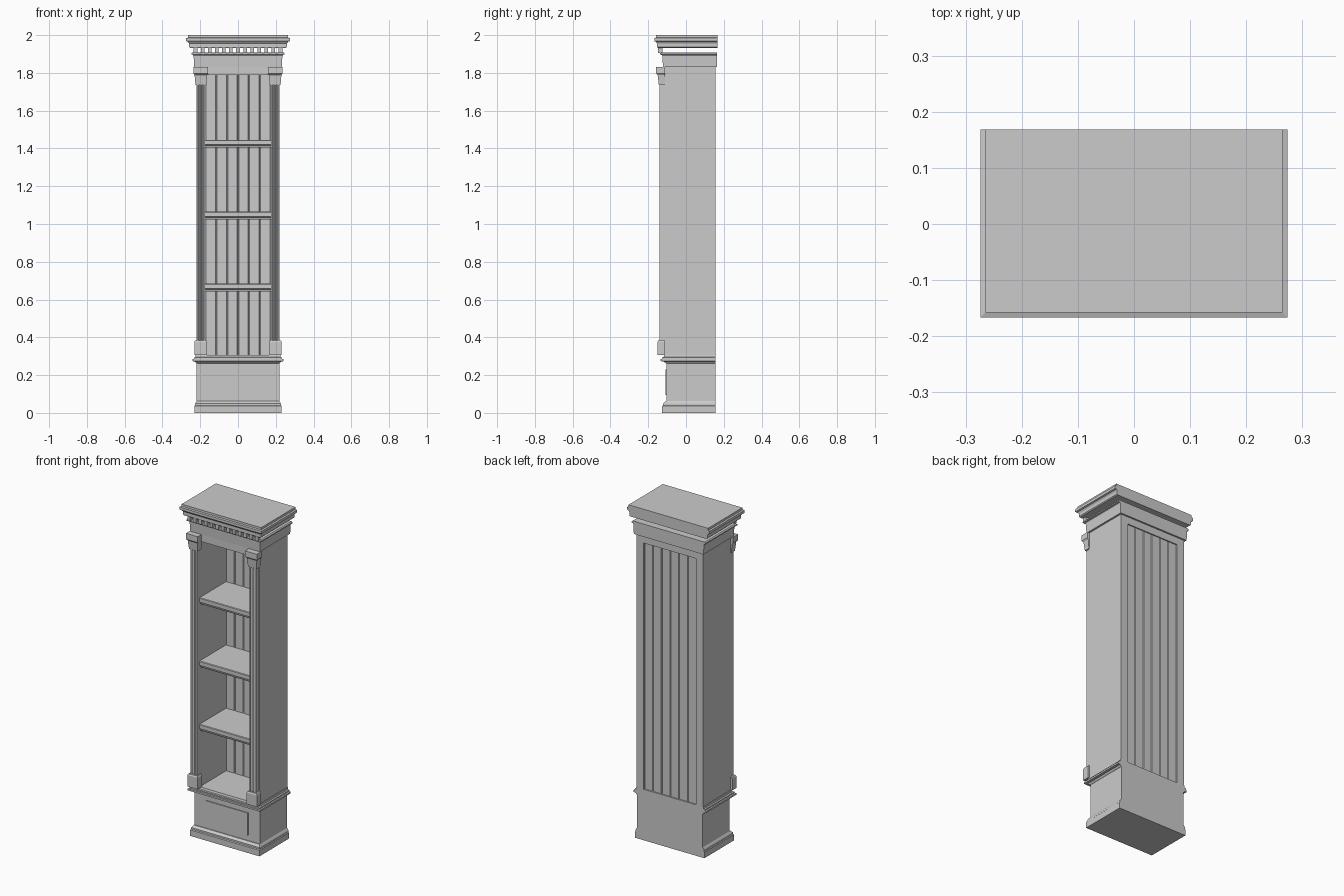
import bpy, bmesh, math


def finish(name, bm):
    bmesh.ops.recalc_face_normals(bm, faces=bm.faces)
    me = bpy.data.meshes.new(name)
    bm.to_mesh(me)
    bm.free()
    ob = bpy.data.objects.new(name, me)
    bpy.context.collection.objects.link(ob)
    return ob


def stack(name, rings):
    """Solid through rectangular rings (x0, x1, y0, y1, z), listed bottom to top."""
    bm = bmesh.new()
    loops = [[bm.verts.new(p) for p in ((a, c, z), (b, c, z), (b, d, z), (a, d, z))]
             for a, b, c, d, z in rings]
    for lo, hi in zip(loops, loops[1:]):
        for i in range(4):
            j = (i + 1) % 4
            bm.faces.new((lo[i], lo[j], hi[j], hi[i]))
    bm.faces.new(loops[0][::-1])
    bm.faces.new(loops[-1])
    return finish(name, bm)


def moulding(name, back, prof):
    """Symmetric moulding, flat at the back: prof = (half width, front y, z)."""
    return stack(name, [(-h, h, f, back, z) for h, f, z in prof])


def box(name, x0, x1, y0, y1, z0, z1):
    return stack(name, [(x0, x1, y0, y1, z0), (x0, x1, y0, y1, z1)])


def prism(name, pts, z0, z1):
    """Vertical extrusion of an x-y outline."""
    bm = bmesh.new()
    f = bm.faces.new([bm.verts.new((x, y, z0)) for x, y in pts])
    ext = bmesh.ops.extrude_face_region(bm, geom=[f])["geom"]
    bmesh.ops.translate(bm, vec=(0, 0, z1 - z0),
                        verts=[v for v in ext if isinstance(v, bmesh.types.BMVert)])
    return finish(name, bm)


# Base: plinth, body, raised panel and waist moulding
B = 0.155
moulding("plinth", B, [(0.231, -0.126, 0), (0.231, -0.126, 0.036),
                       (0.227, -0.121, 0.04), (0.227, -0.121, 0.05), (0.219, -0.108, 0.062)])
moulding("base_body", B, [(0.219, -0.103, 0.05), (0.219, -0.103, 0.28)])
box("base_panel", -0.141, 0.141, -0.109, -0.09, 0.095, 0.23)
moulding("waist_moulding", B, [(0.22, -0.106, 0.262), (0.228, -0.118, 0.272),
                               (0.241, -0.134, 0.274), (0.241, -0.134, 0.284),
                               (0.234, -0.127, 0.286), (0.234, -0.127, 0.293),
                               (0.226, -0.119, 0.295), (0.224, -0.116, 0.307)])

# Sides with fluted pilasters, foot blocks and capitals
for s, side in ((-1, "left"), (1, "right")):
    def mx(a, b):
        return (a, b) if s > 0 else (-b, -a)

    box(side + "_side", *mx(0.174, 0.221), -0.112, B, 0.3, 1.84)

    outline = [(0.174, -0.105), (0.174, -0.141)]
    for cx in (0.1875, 0.2035):
        outline += [(cx - 0.005 * math.cos(t), -0.141 + 0.006 * math.sin(t))
                    for t in [math.pi * k / 6 for k in range(7)]]
    outline += [(0.217, -0.141), (0.217, -0.105)]
    prism(side + "_pilaster", [(s * x, y) for x, y in outline], 0.36, 1.76)

    stack(side + "_foot_block", [(*mx(a, b), y, -0.11, z) for a, b, y, z in (
        (0.164, 0.231, -0.151, 0.307), (0.164, 0.231, -0.151, 0.376),
        (0.168, 0.227, -0.147, 0.384))])
    stack(side + "_capital", [(*mx(a, b), y, -0.11, z) for a, b, y, z in (
        (0.168, 0.225, -0.144, 1.735), (0.163, 0.23, -0.15, 1.789),
        (0.158, 0.236, -0.158, 1.797), (0.158, 0.236, -0.158, 1.832))])

# Back boards with chamfered edges forming V grooves
n, w, c = 6, 0.348 / 6, 0.004
for i in range(n):
    a = -0.174 + i * w
    b = a + w
    prism(f"back_board_{i + 1}", [(a, 0.135 + c), (a + c, 0.135), (b - c, 0.135), (b, 0.135 + c),
                                  (b, 0.148 - c), (b - c, 0.148), (a + c, 0.148), (a, 0.148 - c)],
          0.3, 1.8)

# Shelves with a stepped front lip
for i, z in enumerate((0.684, 1.065, 1.446)):
    moulding(f"shelf_{i + 1}", 0.14, [(0.175, -0.108, z - 0.041), (0.175, -0.112, z - 0.03),
                                      (0.175, -0.119, z - 0.026), (0.175, -0.119, z - 0.003),
                                      (0.175, -0.116, z)])

# Cabinet top and front rail
box("cabinet_top", -0.175, 0.175, -0.112, B, 1.789, 1.84)
box("top_rail", -0.16, 0.16, -0.122, -0.1, 1.789, 1.834)

# Frieze and the ledge under the dentils
moulding("frieze", 0.165, [(0.232, -0.122, 1.832), (0.235, -0.125, 1.89), (0.238, -0.128, 1.895),
                           (0.246, -0.137, 1.897), (0.246, -0.137, 1.904), (0.24, -0.13, 1.909)])

# Dentils across the front only, the sides stay open
for i in range(13):
    x = (i - 6) * 0.0375
    box(f"dentil_{i + 1}", x - 0.0095, x + 0.0095, -0.147, -0.124, 1.905, 1.937)

# Crown cornice
moulding("cornice", 0.168, [(0.255, -0.15, 1.933), (0.26, -0.153, 1.938), (0.26, -0.153, 1.956),
                            (0.266, -0.16, 1.965), (0.274, -0.167, 1.968), (0.274, -0.167, 1.984),
                            (0.265, -0.158, 1.987), (0.265, -0.158, 2.0)])
